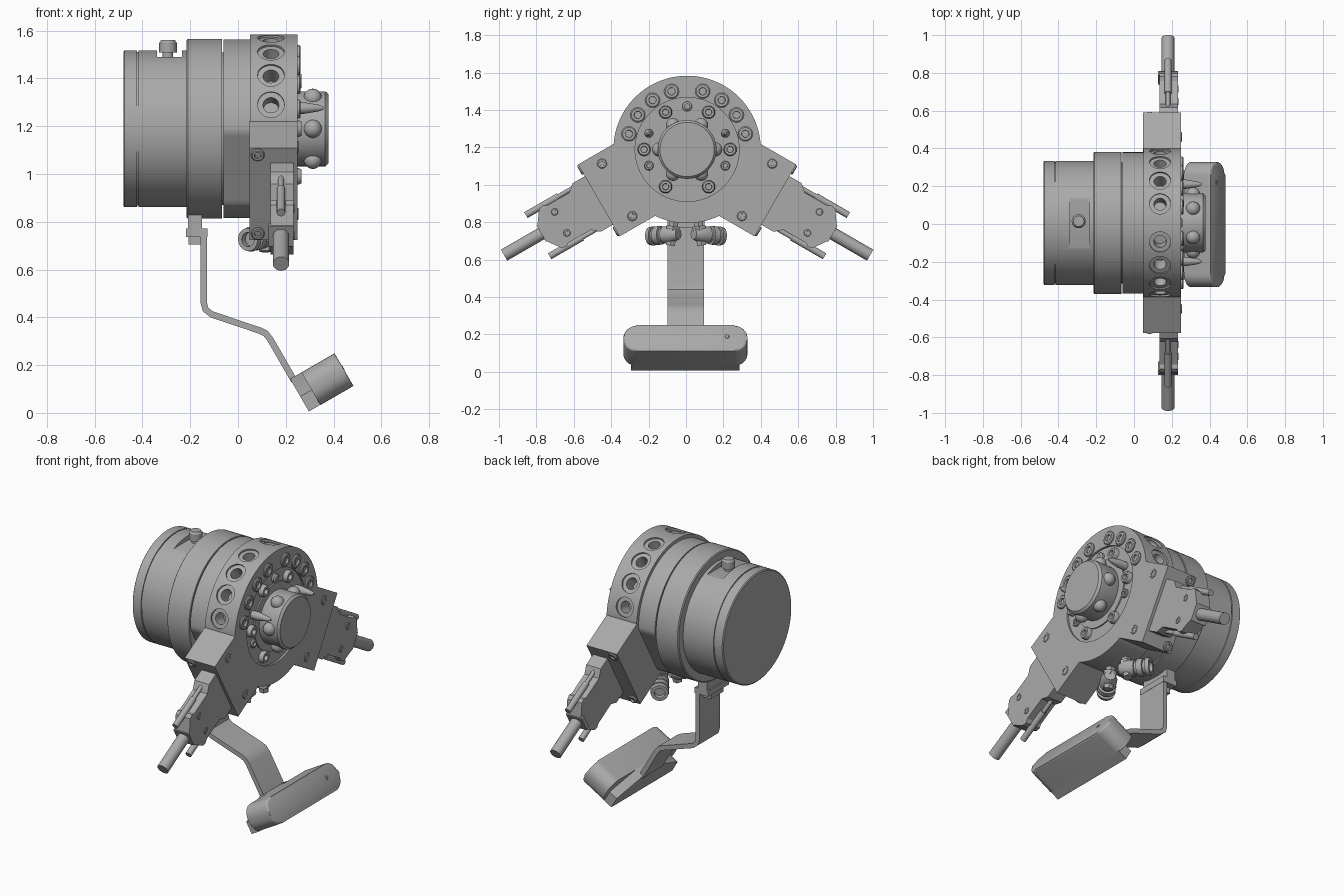
import bpy, bmesh
from math import sin, cos, pi, radians
from mathutils import Vector, Matrix

if "Cube" in bpy.data.objects:
    bpy.data.objects.remove(bpy.data.objects["Cube"], do_unlink=True)

grey = bpy.data.materials.new("machined_grey")
grey.use_nodes = True
grey.diffuse_color = (0.4, 0.4, 0.4, 1)
grey.node_tree.nodes["Principled BSDF"].inputs["Base Color"].default_value = (0.4, 0.4, 0.4, 1)

X, Y, Z = Vector((1, 0, 0)), Vector((0, 1, 0)), Vector((0, 0, 1))
C = Vector((0, 0.006, 1.189))  # main axis of the tool changer


def shade(ob):
    bpy.ops.object.select_all(action='DESELECT')
    ob.select_set(True)
    bpy.context.view_layer.objects.active = ob
    bpy.ops.object.shade_smooth_by_angle(angle=radians(32))


def finish(name, bm):
    bmesh.ops.recalc_face_normals(bm, faces=bm.faces)
    mesh = bpy.data.meshes.new(name)
    bm.to_mesh(mesh)
    bm.free()
    mesh.materials.append(grey)
    ob = bpy.data.objects.new(name, mesh)
    bpy.context.collection.objects.link(ob)
    shade(ob)
    return ob


def lathe(name, profile, origin, axis, seg=24):
    """Revolve (height, radius) pairs around an axis and cap the ends."""
    bm = bmesh.new()
    mat = Matrix.Translation(origin) @ axis.to_track_quat('Z', 'Y').to_matrix().to_4x4()
    rings = []
    for h, r in profile:
        rings.append([bm.verts.new(mat @ Vector((r * cos(2 * pi * i / seg), r * sin(2 * pi * i / seg), h)))
                      for i in range(seg)])
    for a, b in zip(rings, rings[1:]):
        for i in range(seg):
            j = (i + 1) % seg
            bm.faces.new((a[i], a[j], b[j], b[i]))
    bm.faces.new(rings[0])
    bm.faces.new(rings[-1])
    return finish(name, bm)


def prism(name, outline, d0, d1, origin, u, v, w, bevel=0):
    """Extrude a 2D outline in the u/v plane along w."""
    bm = bmesh.new()
    lo, hi = [[bm.verts.new(origin + u * a + v * b + w * d) for a, b in outline] for d in (d0, d1)]
    n = len(outline)
    caps = [bm.faces.new(lo), bm.faces.new(hi)]
    for i in range(n):
        bm.faces.new((lo[i], lo[(i + 1) % n], hi[(i + 1) % n], hi[i]))
    if bevel:
        bmesh.ops.bevel(bm, geom=list(caps[1].edges), offset=bevel, segments=3, affect='EDGES', profile=0.5)
    return finish(name, bm)


def box(name, x0, x1, y0, y1, z0, z1):
    return prism(name, [(x0, y0), (x1, y0), (x1, y1), (x0, y1)], z0, z1, Vector(), X, Y, Z)


def carve(ob, cutter):
    mod = ob.modifiers.new("cut", 'BOOLEAN')
    mod.operation, mod.object, mod.solver = 'DIFFERENCE', cutter, 'EXACT'
    bpy.context.view_layer.objects.active = ob
    bpy.ops.object.modifier_apply(modifier=mod.name)
    bpy.data.objects.remove(cutter, do_unlink=True)


def radial(deg):
    return Vector((0, cos(radians(deg)), sin(radians(deg))))


def screw(name, origin, axis, r, h=0.012):
    """Cap screw with a socket, sitting in a shallow collar."""
    lathe(name, [(-0.02, r), (h * 0.6, r), (h, r * 0.85), (h, r * 0.5), (-0.008, r * 0.45)], origin, axis, 18)


def flatted(r, flat=0.33, n=144):
    """Circle with two flats facing the side modules."""
    pts = []
    for i in range(n):
        a = 2 * pi * i / n
        rr = r
        for f in (210, 330):
            c = cos(a - radians(f))
            if c > 0.1:
                rr = min(rr, flat / c)
        pts.append((rr * cos(a), rr * sin(a)))
    return pts


# Rear drum with groove and a button pocket on top
drum = lathe("rear_drum", [(-0.48, 0.322), (-0.475, 0.328), (-0.422, 0.328), (-0.422, 0.322), (-0.416, 0.322),
                           (-0.416, 0.328), (-0.2, 0.328)], C, X, 128)
carve(drum, box("pocket_cutter", -0.34, -0.235, -0.3, 0.3, 1.49, 1.7))
shade(drum)
lathe("pocket_button", [(-0.01, 0.022), (0.02, 0.022), (0.02, 0.037), (0.06, 0.037), (0.073, 0.028)],
      Vector((-0.293, 0.015, 1.488)), Z, 24)

# Middle bands
lathe("rear_band", [(-0.215, 0.37), (-0.21, 0.376), (-0.068, 0.376), (-0.066, 0.374)], C, X, 128)
lathe("band_core", [(-0.08, 0.32), (-0.04, 0.32)], C, X, 96)
prism("front_band", flatted(0.374), -0.06, 0.052, C, Y, Z, X)

# Tool plate ring with radial ports and a recessed face
ring = prism("tool_plate", flatted(0.394), 0.05, 0.25, C, Y, Z, X)
PORTS = (15, 35, 55, 75, 105, 125, 145, 165)
for a in PORTS:
    carve(ring, lathe("port_cutter", [(0.3, 0.033), (0.382, 0.033), (0.382, 0.056), (0.45, 0.056)],
                      C + X * 0.138, radial(a)))
carve(ring, lathe("recess_cutter", [(0.238, 0.278), (0.3, 0.278)], C, X, 96))
shade(ring)
for a in PORTS:
    screw("rim_screw", C + X * 0.25 + radial(a) * 0.322, X, 0.04)
for a in range(0, 360, 60):
    screw("face_screw", C + X * 0.24 + radial(a) * 0.23, X, 0.035, 0.025)
for a in (-23, 203):
    screw("small_screw", C + X * 0.24 + radial(a) * 0.222, X, 0.025)
lathe("face_stud", [(0, 0.026), (0.012, 0.026), (0.02, 0.015)], C + X * 0.238 + Z * 0.23, X)
for a in (23, 157):
    lathe("guide_pin", [(0, 0.024), (0.04, 0.024), (0.1, 0.014), (0.12, 0.006)],
          C + X * 0.238 + radial(a) * 0.222, X)

# Locking hub with balls
lathe("hub_base", [(0.235, 0.2), (0.246, 0.2)], C, X, 64)
lathe("hub", [(0.235, 0.152), (0.25, 0.157), (0.365, 0.157), (0.378, 0.145)], C, X, 64)
for a in range(0, 360, 60):
    lathe("lock_ball", [(0.038 * sin(radians(t)), 0.038 * cos(radians(t))) for t in range(-30, 90, 17)],
          C + X * 0.313 + radial(a) * 0.15, radial(a))

# Side modules: block, connector hood, thumb screws and cable
hood_half = [(0.54, 0.15), (0.62, 0.15), (0.66, 0.115), (0.8, 0.115), (0.82, 0.128), (0.845, 0.12), (0.895, 0.05)]
hood = hood_half + [(a, -b) for a, b in reversed(hood_half)]
for s, side in ((1, "left"), (-1, "right")):
    e = Vector((0, s * cos(pi / 6), -0.5))
    t = Vector((0, s * 0.5, cos(pi / 6)))

    def at(x, r, k):
        return C + X * x + e * r + t * k

    prism(side + "_module", [(0.325, -0.222), (0.545, -0.222), (0.545, 0.222), (0.325, 0.222)],
          0.048, 0.25, C, e, t, X)
    prism(side + "_connector_hood", hood, 0.135, 0.232, C, e, t, X)
    prism(side + "_hood_collar", [(0.875, -0.05), (0.9, -0.05), (0.9, 0.05), (0.875, 0.05)],
          0.128, 0.232, C, e, t, X)
    lathe(side + "_cable", [(0.85, 0.034), (1.13, 0.034)], C + X * 0.18, e)
    for k in (-1, 1):
        lathe(side + "_thumb_screw", [(0.6, 0.012), (0.72, 0.012), (0.72, 0.018), (0.922, 0.018)],
              at(0.18, 0, k * 0.127), e, 16)
        screw(side + "_module_screw", at(0.246, 0.432, k * 0.162), X, 0.026, 0.008)
        screw(side + "_hood_screw", at(0.23, 0.78, k * 0.065), X, 0.019, 0.006)
        screw(side + "_outer_screw", at(0.083, 0.545, k * 0.19), e, 0.028, 0.01)

    # Air fitting under the plate
    elbow = Vector((0.115, s * 0.075, 0.735))
    out = Vector((-0.075, s * 0.12, -0.01)).normalized()
    lathe(side + "_fitting_stem", [(-0.06, 0.028), (0.02, 0.028), (0.02, 0.04), (0.045, 0.04), (0.045, 0.028),
                                   (0.1, 0.028)], elbow, Vector((0, -s * 0.15, 1)), 6)
    lathe(side + "_fitting_barrel", [(-0.04, 0.03), (0.0, 0.046), (0.05, 0.046), (0.052, 0.038), (0.065, 0.038),
                                     (0.067, 0.05), (0.1, 0.05), (0.102, 0.04), (0.115, 0.04), (0.117, 0.052),
                                     (0.14, 0.048), (0.14, 0.03), (0.11, 0.03)], elbow, out)

# Clamp and bent strap
box("clamp_stub", -0.21, -0.15, -0.1, 0.1, 0.76, 0.83)
box("clamp_block", -0.218, -0.128, -0.1, 0.1, 0.737, 0.772)
box("clamp_foot", -0.207, -0.155, -0.06, 0.06, 0.705, 0.74)
path = [Vector(p) for p in ((-0.143, 0.76), (-0.143, 0.46), (-0.136, 0.433), (-0.11, 0.412), (0.09, 0.345),
                            (0.115, 0.333), (0.135, 0.308), (0.236, 0.133))]
front, back = [], []
for i, p in enumerate(path):
    d = (path[min(i + 1, len(path) - 1)] - path[max(i - 1, 0)]).normalized()
    off = Vector((-d.y, d.x)) * 0.0135
    front.append(p + off)
    back.append(p - off)
prism("strap", [tuple(p) for p in front + back[::-1]], -0.1, 0.095, Vector(), X, Z, Y)

# Pad at the end of the strap
n, t = Vector((cos(pi / 6), 0, 0.5)), Vector((0.5, 0, -cos(pi / 6)))
base = Vector((0.218, -0.003, 0.142))
prism("pad_mount", [(-0.1, 0), (0.1, 0), (0.29, 0.085), (0.29, 0.157), (-0.29, 0.157), (-0.29, 0.085)],
      0, 0.06, base, Y, t, n)
rc, outline = 0.07, []
for q, (sy, st) in enumerate(((1, 1), (-1, 1), (-1, -1), (1, -1))):
    for i in range(9):
        a = (q + i / 8) * pi / 2
        outline.append((sy * (0.331 - rc) + rc * cos(a), 0.079 + st * (0.079 - rc) + rc * sin(a)))
prism("pad_body", outline, 0.055, 0.215, base, Y, t, n, 0.012)
screw("pad_indicator", base + Y * 0.223 + t * 0.07 + n * 0.213, n, 0.012, 0.004)
